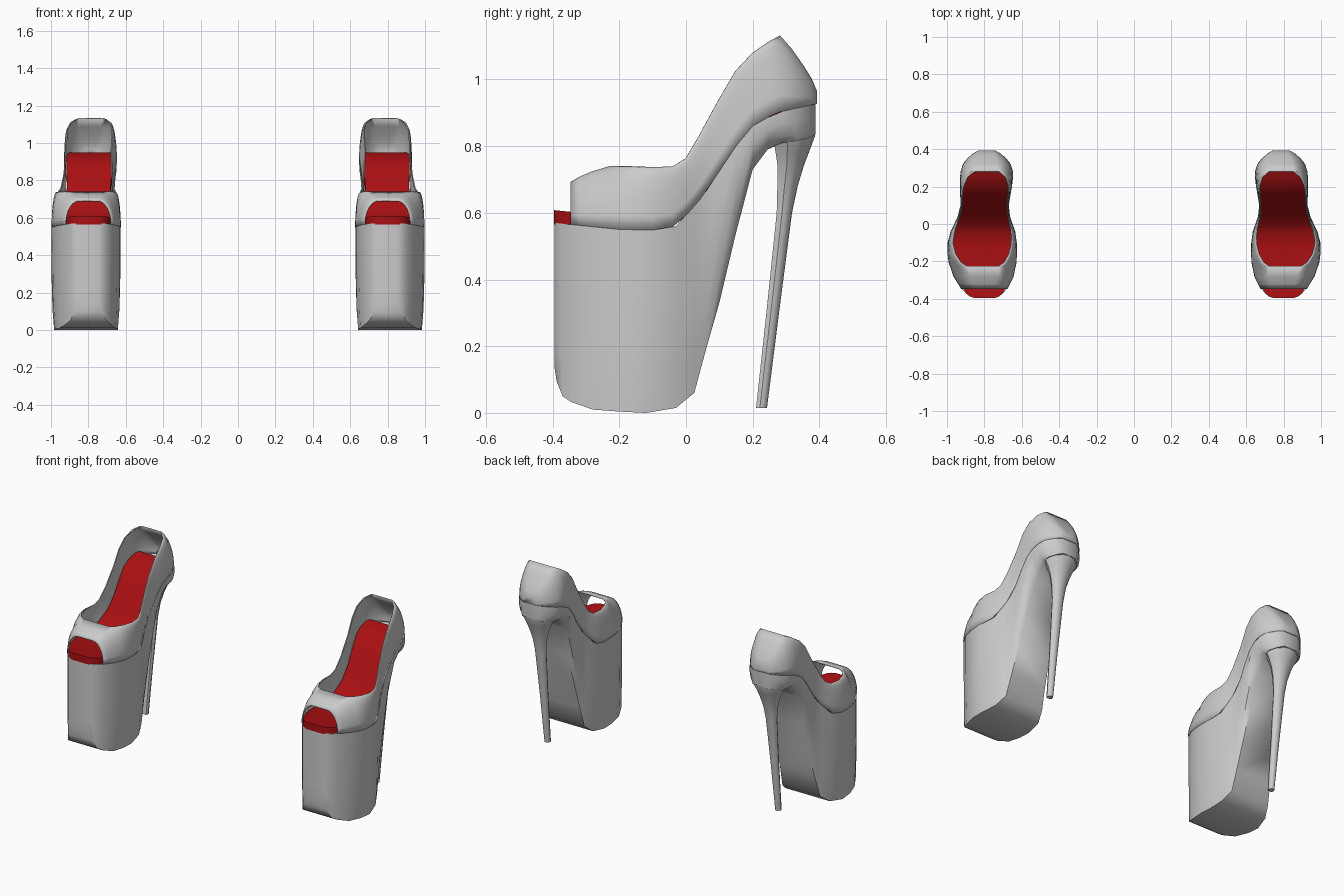
import bpy, bmesh, math

if "Cube" in bpy.data.objects:
    bpy.data.objects.remove(bpy.data.objects["Cube"])


def lerp(table, y):
    """Piecewise linear lookup in a list of (y, value) pairs."""
    if y <= table[0][0]:
        return table[0][1]
    for (a, va), (b, vb) in zip(table, table[1:]):
        if y <= b:
            return va + (vb - va) * (y - a) / (b - a)
    return table[-1][1]


# Shared shape curves along the shoe: centre line, half width, sole/upper seam
CENTRE = [(-.39, .80), (-.34, .80), (-.2, .81), (-.12, .813), (.05, .802), (.27, .787), (.39, .787)]
WIDTH = [(-.395, .055), (-.388, .078), (-.37, .10), (-.345, .122), (-.28, .158), (-.2, .180),
         (-.12, .185), (-.05, .174), (0, .153), (.05, .133), (.1, .126), (.2, .136),
         (.27, .14), (.33, .122), (.37, .08), (.39, .045)]
SEAM = [(-.395, .57), (-.2, .55), (-.1, .548), (-.03, .56), (.05, .65), (.1, .725),
        (.15, .80), (.2, .86), (.27, .90), (.39, .927)]


def loft(name, sections, ring=True, caps=(True, True), skip=None):
    """Skin a list of sections with quads, then mirror to make the pair."""
    bm = bmesh.new()
    rows = [[bm.verts.new(p) for p in s] for s in sections]
    n = len(rows[0])
    for i, (a, b) in enumerate(zip(rows, rows[1:])):
        for j in range(n if ring else n - 1):
            if not (skip and skip(i, j)):
                k = (j + 1) % n
                bm.faces.new((a[j], a[k], b[k], b[j]))
    for use, row in zip(caps, (rows[0], rows[-1])):
        if use:
            bm.faces.new(row)
    bmesh.ops.recalc_face_normals(bm, faces=bm.faces)
    mesh = bpy.data.meshes.new(name)
    bm.to_mesh(mesh)
    bm.free()
    ob = bpy.data.objects.new(name, mesh)
    bpy.context.collection.objects.link(ob)
    bpy.ops.object.select_all(action='DESELECT')
    ob.select_set(True)
    bpy.context.view_layer.objects.active = ob
    bpy.ops.object.shade_smooth_by_angle(angle=math.radians(38))
    ob.modifiers.new("pair", 'MIRROR').use_mirror_merge = False
    return ob


# Platform sole: (y, bottom z, bottom half width)
SOLE = [(-.395, .14, .055), (-.388, .095, .076), (-.37, .05, .097), (-.345, .033, .117),
        (-.28, .01, .15), (-.2, .004, .168), (-.12, 0, .17), (-.03, .015, .152),
        (.025, .06, .128), (.06, .19, .118), (.1, .33, .11), (.15, .54, .092),
        (.2, .73, .078), (.245, .79, .078), (.29, .81, .10), (.33, .815, .10),
        (.37, .825, .072), (.388, .835, .042)]
sections = []
for y, zb, wb in SOLE:
    c, w, zt = lerp(CENTRE, y), lerp(WIDTH, y), lerp(SEAM, y)
    side = [(w, zt), (w, zt + (zb - zt) * .4), (w * .6 + wb * .4, zt + (zb - zt) * .8), (wb, zb)]
    sections.append([(c - x, y, z) for x, z in side] + [(c + x, y, z) for x, z in reversed(side)])
loft("platform_sole", sections)

# Stiletto heel: (z, front y, back y, half width), D-shaped sections
HEEL = [(.015, .21, .243, .018), (.3, .241, .279, .025), (.6, .272, .318, .036),
        (.68, .274, .335, .046), (.74, .275, .353, .063), (.785, .268, .37, .082),
        (.83, .26, .387, .108), (.87, .25, .389, .118)]
sections = []
for z, y0, y1, w in HEEL:
    ym = y0 + (y1 - y0) * .35
    ring = [(.787 - w * .7, y0, z)]
    for k in range(9):
        a = math.pi * k / 8
        ring.append((.787 - w * math.cos(a), ym + (y1 - ym) * math.sin(a), z))
    sections.append(ring + [(.787 + w * .7, y0, z)])
loft("stiletto_heel", sections)

# Upper: (y, rim half width, rim z); roof faces are left out over the throat
UPPER = [(-.345, .05, .69), (-.32, .06, .705), (-.28, .072, .722), (-.225, .085, .738),
         (-.205, .115, .738), (-.16, .142, .737), (-.1, .157, .735), (-.04, .15, .737),
         (0, .138, .762), (.04, .127, .83), (.1, .118, .94), (.15, .12, 1.025),
         (.2, .118, 1.078), (.25, .10, 1.112), (.28, .065, 1.13), (.315, .055, 1.09),
         (.35, .045, 1.04), (.375, .035, 1.0), (.39, .02, .965)]
STEPS = 7
sections = []
for y, wr, zr in UPPER:
    c, w, zs = lerp(CENTRE, y), lerp(WIDTH, y), lerp(SEAM, y)
    arc = []
    for k in range(STEPS + 1):
        a = math.pi / 2 * k / STEPS
        arc.append((wr + (w - wr) * math.cos(a), zs + (zr - zs) * math.sin(a)))
    sections.append([(c - x, y, z) for x, z in arc] + [(c + x, y, z) for x, z in reversed(arc)])
upper = loft("peep_toe_upper", sections, ring=False, caps=(False, True),
             skip=lambda i, j: j == STEPS and 3 <= i < 14)
shell = upper.modifiers.new("thickness", 'SOLIDIFY')
shell.thickness = .006
shell.offset = 0

# Red insole following the seam from the open toe to the heel cup
sections = []
for y in (-.396, -.388, -.37, -.345, -.28, -.2, -.12, -.05, 0, .05, .1, .15, .2, .25, .29, .32):
    c, zs = lerp(CENTRE, y), lerp(SEAM, y)
    w = lerp(WIDTH, y) * (.98 if y < -.36 else .92)
    zt = zs + .038
    sections.append([(c - w, y, zs - .005), (c - w, y, zt), (c + w, y, zt), (c + w, y, zs - .005)])
insole = loft("insole", sections)
red = bpy.data.materials.new("red")
red.diffuse_color = (.4, .005, .006, 1)
red.use_nodes = True
red.node_tree.nodes["Principled BSDF"].inputs["Base Color"].default_value = red.diffuse_color
insole.data.materials.append(red)
